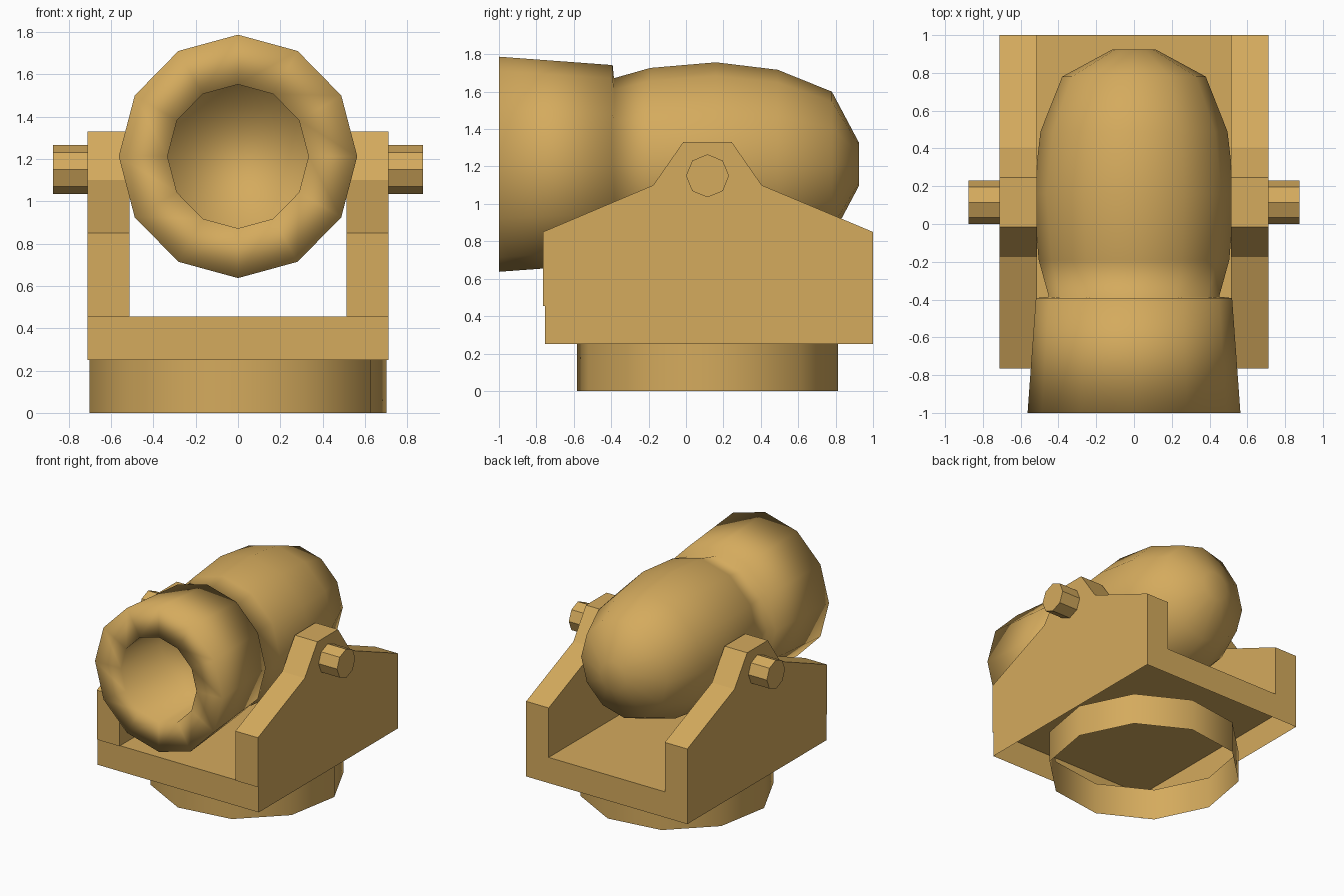
import bpy, bmesh
from math import sin, cos, pi, radians
from mathutils import Matrix

cube = bpy.data.objects.get("Cube")
if cube:
    bpy.data.objects.remove(cube, do_unlink=True)

bronze = bpy.data.materials.new("warm bronze")
bronze.use_nodes = True
COLOUR = (0.66, 0.405, 0.11, 1)
bronze.diffuse_color = COLOUR
bronze.node_tree.nodes["Principled BSDF"].inputs["Base Color"].default_value = COLOUR


def finish(name, bm, smooth=False):
    for f in bm.faces:
        f.smooth = smooth
    mesh = bpy.data.meshes.new(name)
    bm.to_mesh(mesh)
    bm.free()
    mesh.materials.append(bronze)
    obj = bpy.data.objects.new(name, mesh)
    bpy.context.collection.objects.link(obj)


def lathe_y(name, profile, x_scale, z, sides=12):
    """Turn (y, radius) points around a lengthwise axis at height z."""
    bm = bmesh.new()
    rings = []
    for y, r in profile:
        rings.append([bm.verts.new((r * x_scale * sin(2 * pi * i / sides), y,
                                    z + r * cos(2 * pi * i / sides)))
                      for i in range(sides)])
    for a, b in zip(rings, rings[1:]):
        for i in range(sides):
            j = (i + 1) % sides
            bm.faces.new((a[i], a[j], b[j], b[i]))
    bm.faces.new(rings[0])
    bm.faces.new(rings[-1])
    bmesh.ops.recalc_face_normals(bm, faces=bm.faces)
    finish(name, bm, True)


def cylinder(name, r, depth, sides, matrix, caps=True, smooth=False):
    bm = bmesh.new()
    bmesh.ops.create_cone(bm, cap_ends=caps, segments=sides, radius1=r,
                          radius2=r, depth=depth, matrix=matrix)
    finish(name, bm, smooth)


PIVOT_Y = 0.115

# Barrel in one turned piece: bore, lip, flared muzzle, neck and rounded body
lathe_y("barrel", [(-0.5, 0.34), (-1.0, 0.34), (-1.0, 0.575),
                   (-0.392, 0.53), (-0.385, 0.46), (-0.19, 0.515),
                   (0.16, 0.545), (0.49, 0.505), (0.78, 0.388),
                   (0.925, 0.115)], 0.98, 1.212)

# Cradle floor: a shallow tray turned upside down, open underneath
bm = bmesh.new()
bmesh.ops.create_cube(bm, size=1, matrix=Matrix.Translation((0, 0.1225, 0.3525))
                      @ Matrix.Diagonal((1.424, 1.755, 0.205, 1)))
underside = min(bm.faces, key=lambda f: f.calc_center_median().z)
bmesh.ops.delete(bm, geom=[underside], context="FACES_ONLY")
finish("cradle_floor", bm)

# Stepped side plates and the trunnion pins they carry
outline = [(-0.765, 0.455), (-0.765, 0.85), (-0.175, 1.1), (-0.015, 1.33),
           (0.245, 1.33), (0.405, 1.1), (1, 0.85), (1, 0.455)]
for side, sign in (("left", 1), ("right", -1)):
    bm = bmesh.new()
    plate = bm.faces.new([bm.verts.new((sign * 0.513, y, z)) for y, z in outline])
    out = bmesh.ops.extrude_face_region(bm, geom=[plate])
    moved = [v for v in out["geom"] if isinstance(v, bmesh.types.BMVert)]
    bmesh.ops.translate(bm, verts=moved, vec=(sign * 0.199, 0, 0))
    bmesh.ops.recalc_face_normals(bm, faces=bm.faces)
    finish(side + "_side_plate", bm)
    cylinder(side + "_trunnion", 0.115, 0.3, 8,
             Matrix.Translation((sign * 0.725, PIVOT_Y, 1.15))
             @ Matrix.Rotation(pi / 2, 4, "Y"))

# Open turntable ring underneath
cylinder("turntable_ring", 0.708, 0.25, 10,
         Matrix.Translation((0, PIVOT_Y, 0.125))
         @ Matrix.Rotation(radians(-10), 4, "Z"), caps=False, smooth=True)
